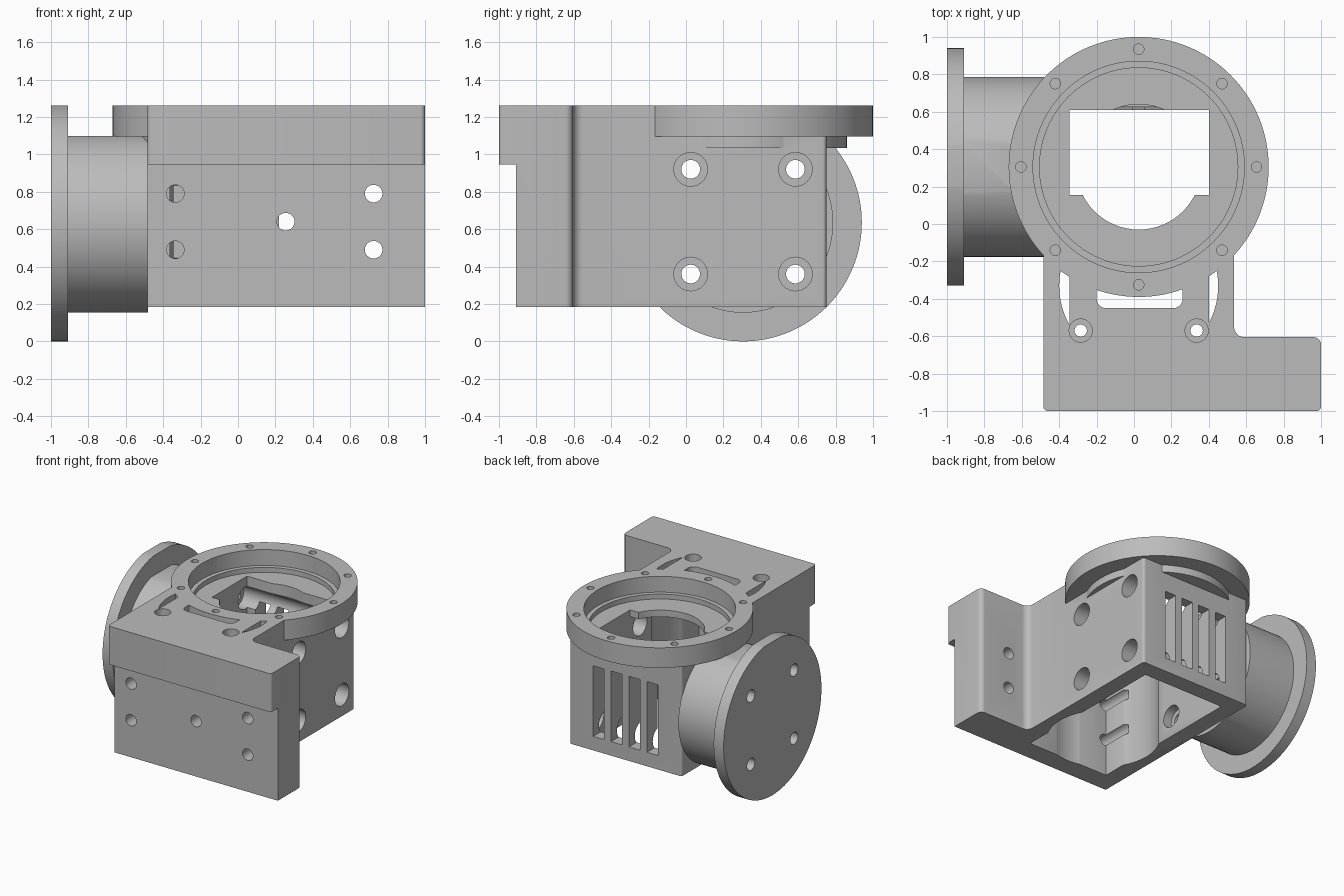
import bpy, bmesh
from math import pi, sin, cos
from mathutils import Matrix

if "Cube" in bpy.data.objects:
    bpy.data.objects.remove(bpy.data.objects["Cube"], do_unlink=True)

gray = bpy.data.materials.new("plain_gray")
gray.use_nodes = True
COLOR = (0.5, 0.5, 0.5, 1)
gray.diffuse_color = COLOR
gray.node_tree.nodes["Principled BSDF"].inputs["Base Color"].default_value = COLOR


def finish(bm, name):
    bmesh.ops.recalc_face_normals(bm, faces=bm.faces)
    mesh = bpy.data.meshes.new(name)
    bm.to_mesh(mesh)
    bm.free()
    mesh.materials.append(gray)
    ob = bpy.data.objects.new(name, mesh)
    bpy.context.collection.objects.link(ob)
    return ob


def prism(name, corners, z0, z1):
    """Extruded outline; each corner is (x, y, fillet radius)."""
    bm = bmesh.new()
    face = bm.faces.new([bm.verts.new((x, y, z0)) for x, y, r in corners])
    out = bmesh.ops.extrude_face_region(bm, geom=[face])
    top = [v for v in out["geom"] if isinstance(v, bmesh.types.BMVert)]
    bmesh.ops.translate(bm, verts=top, vec=(0, 0, z1 - z0))
    for x, y, r in corners:
        if r > 0:
            edges = [e for e in bm.edges if all(
                abs(v.co.x - x) + abs(v.co.y - y) < 1e-4 for v in e.verts)]
            bmesh.ops.bevel(bm, geom=edges, offset=r, segments=6,
                            affect='EDGES', profile=0.5)
    return finish(bm, name)


def box(name, x0, x1, y0, y1, z0, z1, r=0):
    return prism(name, [(x0, y0, r), (x1, y0, r), (x1, y1, r), (x0, y1, r)], z0, z1)


def rod(name, axis, a, b, r, lo, hi, seg=32):
    """Cylinder from lo to hi along an axis; a, b are its other two coordinates."""
    mid = (lo + hi) / 2
    place, turn = {
        'X': ((mid, a, b), Matrix.Rotation(pi / 2, 4, 'Y')),
        'Y': ((a, mid, b), Matrix.Rotation(pi / 2, 4, 'X')),
        'Z': ((a, b, mid), Matrix.Identity(4)),
    }[axis]
    bm = bmesh.new()
    bmesh.ops.create_cone(bm, cap_ends=True, segments=seg, radius1=r, radius2=r,
                          depth=hi - lo, matrix=Matrix.Translation(place) @ turn)
    return finish(bm, name)


def combine(target, other, op='DIFFERENCE'):
    """Apply a boolean and remove the helper."""
    mod = target.modifiers.new("bool", 'BOOLEAN')
    mod.operation = op
    mod.solver = 'EXACT'
    mod.object = other
    bpy.context.view_layer.objects.active = target
    bpy.ops.object.modifier_apply(modifier=mod.name)
    bpy.data.objects.remove(other, do_unlink=True)


CX, CY, CZ = 0.025, 0.305, 0.635      # shared centre of the ring and side port
LEFT, RIGHT = -0.345, 0.40            # inner side walls

# Housing block with side wing and overhanging front lip
housing = prism("housing", [
    (-0.485, -1, 0.025), (1, -1, 0.025), (1, -0.605, 0.04), (0.535, -0.605, 0.055),
    (0.535, 0.75, 0.02), (-0.485, 0.75, 0.02)], 0.185, 1.26)
combine(housing, box("lip_cut", -1, 1.2, -1.2, -0.91, 0, 0.945))

# Crescent slots and rear slot through the top plate
crescents = rod("crescents", 'Z', CX, -0.33, 0.425, 1.0, 1.4, 96)
combine(crescents, box("crescent_core", LEFT, RIGHT, -1, 1, 0.9, 1.5))
combine(housing, crescents)
combine(housing, prism("top_slot", [
    (-0.2, -0.45, 0.05), (0.26, -0.45, 0.05), (0.26, -0.28, 0), (-0.2, -0.28, 0)], 1.0, 1.4))

# Round top ring and the boss beneath it
combine(housing, rod("ring", 'Z', CX, CY, 0.695, 1.095, 1.26, 128), 'UNION')
combine(housing, rod("boss", 'Z', CX, CY, 0.555, 1.035, 1.12, 96), 'UNION')

# Side port with flange, both flattened on top
port = rod("port", 'X', CY, CZ, 0.482, -0.93, -0.482, 96)
combine(port, box("port_flat", -2, 0, -1, 2, 1.098, 2))
flange = rod("flange", 'X', CY, CZ, 0.635, -1, -0.91, 128)
combine(flange, box("flange_flat", -2, 0, -1, 2, 1.26, 2))
combine(port, flange, 'UNION')
combine(housing, port, 'UNION')

# Inner cavity, open at the bottom, with rounded side reliefs
combine(housing, box("cavity", LEFT, RIGHT, -0.74, 0.61, 0.1, 1.035))
combine(housing, rod("relief", 'Z', CX, -0.33, 0.425, 0.1, 1.034, 96))

# Stepped recess and opening in the ring floor
combine(housing, rod("recess", 'Z', CX, CY, 0.565, 1.13, 1.4, 96))
combine(housing, rod("recess_step", 'Z', CX, CY, 0.53, 1.09, 1.4, 96))
combine(housing, rod("round_opening", 'Z', CX, CY, 0.335, 1.0, 1.3, 64))
combine(housing, box("square_opening", LEFT, RIGHT, 0.155, 0.61, 1.0, 1.3))

# Ring screw holes
for i in range(8):
    a = i * pi / 4
    combine(housing, rod("ring_hole", 'Z', CX + 0.63 * cos(a), CY + 0.63 * sin(a),
                         0.028, 1.16, 1.4, 24))

# Counterbored holes in the top plate
for x in (-0.285, 0.335):
    combine(housing, rod("top_hole", 'Z', x, -0.57, 0.033, 0.95, 1.4, 24))
    combine(housing, rod("top_counterbore", 'Z', x, -0.57, 0.062, 1.16, 1.4))

# Holes through the right wall and the flange
for y in (CY - 0.28, CY + 0.28):
    for z in (CZ - 0.275, CZ + 0.285):
        combine(housing, rod("wall_hole", 'X', y, z, 0.09, -0.42, 0.7))
        combine(housing, rod("flange_hole", 'X', y, z, 0.05, -1.2, -0.3))

# Front holes
for x, z in ((-0.335, 0.79), (-0.335, 0.49), (0.255, 0.64), (0.725, 0.79), (0.725, 0.49)):
    combine(housing, rod("front_hole", 'Y', x, z, 0.047, -1.2, -0.5))

# Vent slots in the back wall
for i in range(4):
    x = -0.27 + i * 0.163
    combine(housing, box("vent", x, x + 0.1, 0.5, 0.9, 0.3, 0.88))

# Smooth round walls, keep edges sharp
bpy.ops.object.select_all(action='DESELECT')
housing.select_set(True)
bpy.context.view_layer.objects.active = housing
bpy.ops.object.shade_smooth_by_angle(angle=pi / 6)
